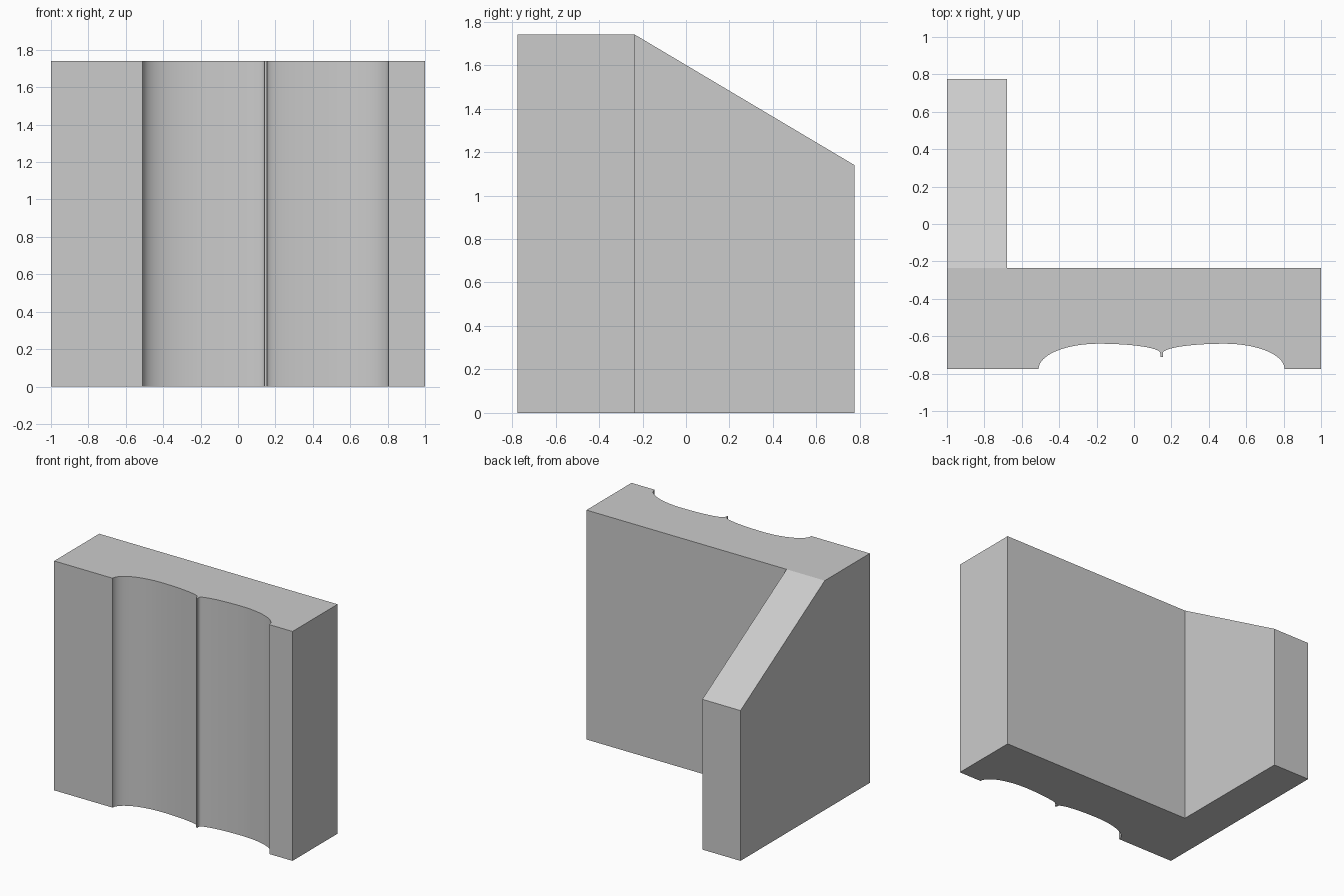
import bpy
import bmesh
from math import sin, cos, pi, radians

cube = bpy.data.objects.get("Cube")
if cube:
    bpy.data.objects.remove(cube, do_unlink=True)

HEIGHT, LOW = 1.74, 1.14
FRONT, BACK, REAR = -0.775, -0.235, 0.775
WING_X = -0.68
GROOVE = -0.64      # deepest line of both grooves
STEPS = 20


def quarter(cx, rx, ry, a0):
    """Quarter of a groove outline, running in +x from angle a0 (pi or pi/2)."""
    return [(cx + rx * cos(a0 - i * pi / 2 / STEPS),
             GROOVE - ry + ry * sin(a0 - i * pi / 2 / STEPS))
            for i in range(STEPS + 1)]


# Front outline with two scooped grooves and a narrow ridge between
outline = [(-1, FRONT)]
outline += quarter(-0.19, 0.32, GROOVE - FRONT, pi)
outline += quarter(-0.19, 0.33, 0.05, pi / 2)[1:]
outline += [(0.143, -0.71), (0.155, -0.71)]
outline += quarter(0.485, 0.33, 0.05, pi)
outline += quarter(0.485, 0.32, GROOVE - FRONT, pi / 2)[1:]
outline += [(1, FRONT), (1, BACK), (WING_X, BACK), (-1, BACK)]

# Plan of the wall plus the side wing, raised together
bm = bmesh.new()
verts = [bm.verts.new((x, y, 0)) for x, y in outline]
wall = bm.faces.new(verts)
wing = bm.faces.new([verts[-1], verts[-2],
                     bm.verts.new((WING_X, REAR, 0)),
                     bm.verts.new((-1, REAR, 0))])
raised = bmesh.ops.extrude_face_region(bm, geom=[wall, wing], use_keep_orig=True)
for v in raised["geom"]:
    if isinstance(v, bmesh.types.BMVert):
        # The wing slopes down toward the rear
        v.co.z = LOW if v.co.y > 0 else HEIGHT
bmesh.ops.recalc_face_normals(bm, faces=bm.faces)

mesh = bpy.data.meshes.new("grooved_wall")
bm.to_mesh(mesh)
bm.free()
block = bpy.data.objects.new("grooved_wall", mesh)
bpy.context.collection.objects.link(block)

# Plain grey
grey = bpy.data.materials.new("plain_grey")
grey.use_nodes = True
colour = (0.6, 0.6, 0.6, 1)
grey.diffuse_color = colour
grey.node_tree.nodes["Principled BSDF"].inputs["Base Color"].default_value = colour
mesh.materials.append(grey)

bpy.context.view_layer.objects.active = block
block.select_set(True)
bpy.ops.object.shade_smooth_by_angle(angle=radians(30))
